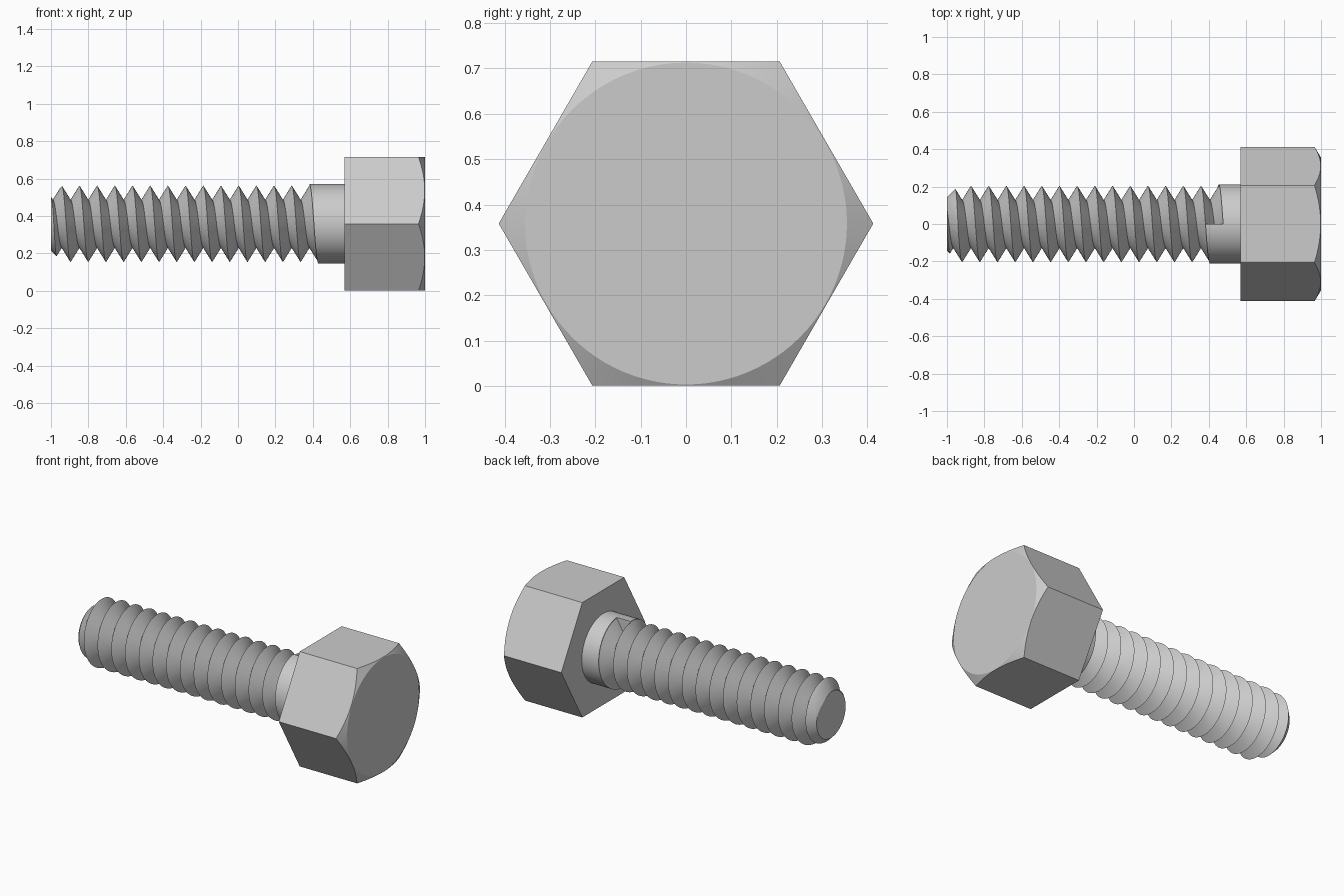
import bpy
import bmesh
from math import cos, sin, pi, radians

if "Cube" in bpy.data.objects:
    bpy.data.objects.remove(bpy.data.objects["Cube"], do_unlink=True)

AXIS_Z = 0.358          # height of the bolt axis
PITCH = 0.0946
CREST, ROOT, SHANK = 0.204, 0.127, 0.212
RUNOUT = 0.382          # where the last thread meets the plain shank
TURNS, STEPS = 17, 72

steel = bpy.data.materials.new("steel grey")
steel.use_nodes = True
grey = (0.6, 0.6, 0.6, 1)
steel.diffuse_color = grey
steel.node_tree.nodes["Principled BSDF"].inputs["Base Color"].default_value = grey


def finish(name, bm):
    bmesh.ops.recalc_face_normals(bm, faces=bm.faces[:])
    mesh = bpy.data.meshes.new(name)
    bm.to_mesh(mesh)
    bm.free()
    mesh.materials.append(steel)
    obj = bpy.data.objects.new(name, mesh)
    bpy.context.collection.objects.link(obj)
    return obj


def lathe(name, profile, sides):
    """Closed solid of revolution about the bolt axis from (x, radius) pairs."""
    bm = bmesh.new()
    rings = []
    for x, r in profile:
        angles = [2 * pi * i / sides for i in range(sides)]
        rings.append([bm.verts.new((x, r * cos(a), AXIS_Z + r * sin(a))) for a in angles])
    for a, b in zip(rings, rings[1:]):
        for i in range(sides):
            j = (i + 1) % sides
            bm.faces.new((a[i], a[j], b[j], b[i]))
    bm.faces.new(rings[0])
    bm.faces.new(rings[-1])
    return finish(name, bm)


def trim(obj, cutter):
    """Keep only what lies inside the cutter, then shade."""
    mod = obj.modifiers.new("chamfer", 'BOOLEAN')
    mod.operation = 'INTERSECT'
    mod.solver = 'EXACT'
    mod.object = cutter
    bpy.ops.object.select_all(action='DESELECT')
    bpy.context.view_layer.objects.active = obj
    obj.select_set(True)
    bpy.ops.object.modifier_apply(modifier=mod.name)
    bpy.data.objects.remove(cutter, do_unlink=True)
    bpy.ops.object.shade_smooth_by_angle(angle=radians(25))


# Hexagonal head with a conical chamfer on its outer face
head = lathe("hex_head", [(0.57, 0.413), (1.0, 0.413)], 6)
trim(head, lathe("head_cutter", [(0.4, 0.6), (0.85, 0.6035), (1.0, 0.355)], 96))

# Threaded shank: each column is a zigzag profile that advances one pitch per turn
bm = bmesh.new()
columns = []
for s in range(STEPS + 1):
    t = s / STEPS
    edge = RUNOUT + PITCH * t
    profile = []
    for k in range(TURNS, 0, -1):
        profile += [(edge - PITCH * k, CREST), (edge - PITCH * (k - 0.5), ROOT)]
    profile += [(edge, CREST), (edge, SHANK), (RUNOUT + PITCH, SHANK), (0.6, SHANK)]
    a = 2 * pi * t
    columns.append([bm.verts.new((x, -r * sin(a), AXIS_Z + r * cos(a))) for x, r in profile])
for a, b in zip(columns, columns[1:]):
    for k in range(len(a) - 1):
        bm.faces.new((a[k], a[k + 1], b[k + 1], b[k]))
bmesh.ops.remove_doubles(bm, verts=bm.verts[:], dist=0.0002)
# Cut the tip flat, then close the tip, the hidden end and the thread run-out wall
bmesh.ops.bisect_plane(bm, geom=bm.verts[:] + bm.edges[:] + bm.faces[:], dist=1e-6,
                       plane_co=(-1.02, 0, 0), plane_no=(1, 0, 0), clear_inner=True)
bmesh.ops.holes_fill(bm, edges=[e for e in bm.edges if e.is_boundary], sides=0)
shank = finish("threaded_shank", bm)
trim(shank, lathe("tip_cutter", [(-1.0, 0.143), (-0.8, 0.343), (0.7, 0.343)], 96))
